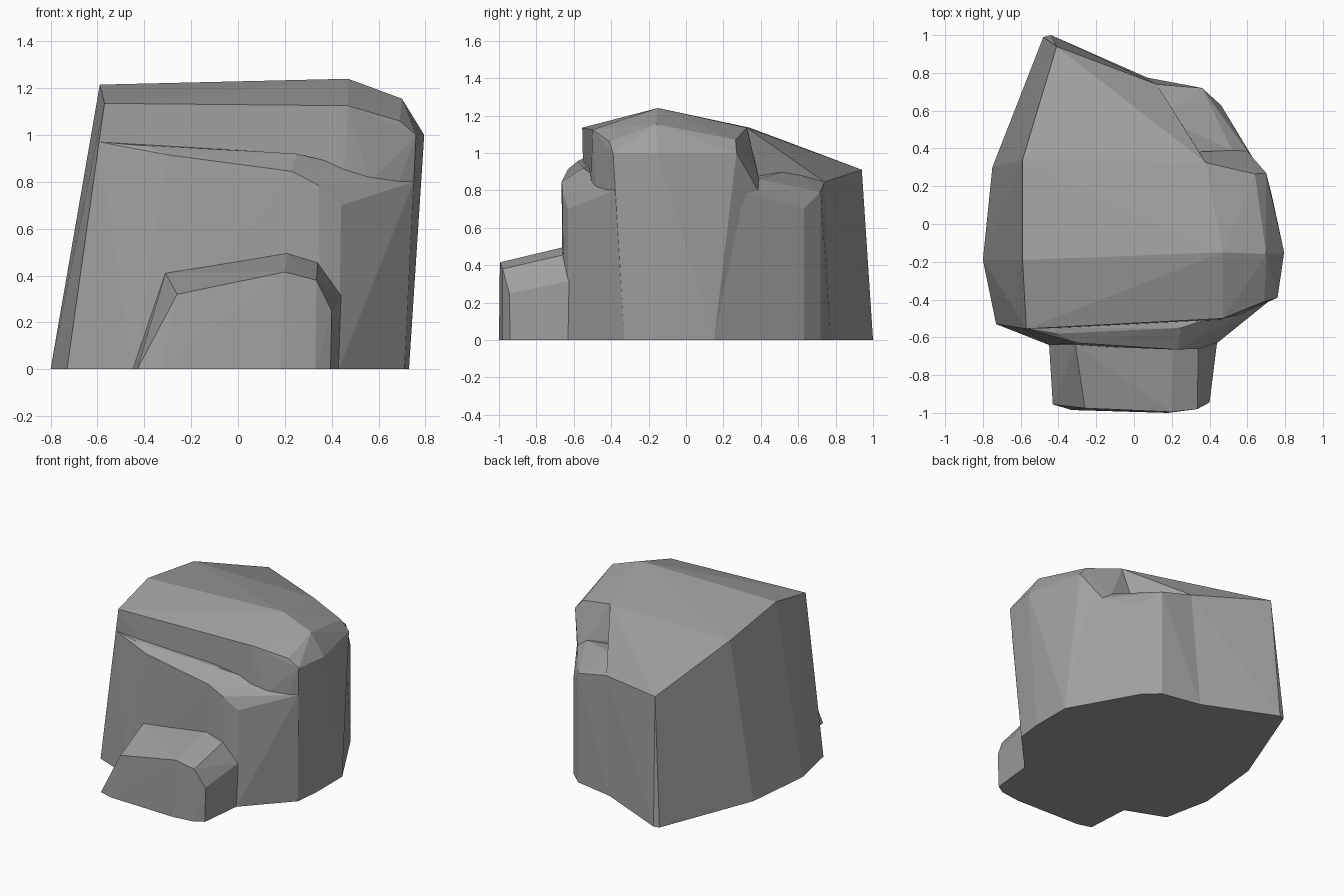
import bpy, bmesh

# One flat grey stone colour
stone = bpy.data.materials.new("stone grey")
stone.diffuse_color = (0.35, 0.35, 0.35, 1)


def boulder(name, base, top):
    """Flat-faceted rock chunk: hull of a ground outline (x, y) and upper corners (x, y, z)."""
    bm = bmesh.new()
    for p in [(x, y, 0) for x, y in base] + top:
        bm.verts.new(p)
    res = bmesh.ops.convex_hull(bm, input=bm.verts[:])
    junk = {g for g in res["geom_interior"] + res["geom_unused"]
            if isinstance(g, bmesh.types.BMVert)}
    bmesh.ops.delete(bm, geom=list(junk), context="VERTS")
    bmesh.ops.recalc_face_normals(bm, faces=bm.faces[:])
    me = bpy.data.meshes.new(name)
    bm.to_mesh(me)
    bm.free()
    me.materials.append(stone)
    ob = bpy.data.objects.new(name, me)
    bpy.context.collection.objects.link(ob)
    return ob


# Main block with ridge along x
boulder("main_rock",
        [(-.73, -.53), (-.8, -.19), (-.75, .30), (.4, -.53), (.71, -.33),
         (.73, -.15), (.73, .15), (.4, .33)],
        [(-.57, -.555, 1.135), (-.59, -.19, 1.215), (-.59, .34, 1.135),
         (.47, -.5, 1.125), (.47, -.15, 1.24), (.38, .325, 1.135),
         (.69, -.41, 1.06), (.70, -.16, 1.155), (.64, .265, 1.07),
         (.76, -.39, 1.0), (.795, -.15, 1.0), (.70, .27, 1.0),
         (.56, -.48, .80), (.52, .39, .86), (.60, .385, .80)])

# Ledge across the front
boulder("front_ledge",
        [(-.73, -.53), (-.45, -.64), (.2, -.66), (.35, -.655), (.43, -.63), (.71, -.33), (-.6, -.3)],
        [(-.59, -.55, .97), (-.41, -.58, .955), (.25, -.55, .92), (.49, -.48, .855),
         (.56, -.485, .80), (-.30, -.63, .915), (.23, -.665, .845),
         (.345, -.66, .785), (.44, -.63, .70), (.75, -.38, .80), (-.4, -.3, .95)])

# Low step at the front
boulder("front_step",
        [(-.45, -.63), (-.43, -.955), (-.33, -.985), (.18, -1), (.33, -.98), (.395, -.94), (.43, -.62)],
        [(-.31, -.64, .41), (.21, -.66, .495), (.34, -.655, .455), (.44, -.625, .315),
         (-.26, -.975, .32), (.20, -.995, .415), (.335, -.98, .38), (.40, -.945, .25)])

# Pointed wedge at the back left
boulder("back_wedge",
        [(-.75, .30), (-.49, .85), (-.48, .99), (-.44, 1.0), (.07, .775), (.4, .3)],
        [(-.59, .34, 1.135), (-.45, .75, .96), (-.41, .94, .91), (.12, .74, .845),
         (.14, .57, .915), (.38, .325, 1.135)])

# Ledge at the back right
boulder("back_ledge",
        [(.07, .775), (.36, .72), (.46, .63), (.73, .15), (0, .3)],
        [(.12, .74, .845), (.14, .57, .915), (.36, .72, .79), (.46, .63, .70),
         (.60, .385, .80), (.52, .39, .86), (.69, .25, .80), (0, .3, .9)])
